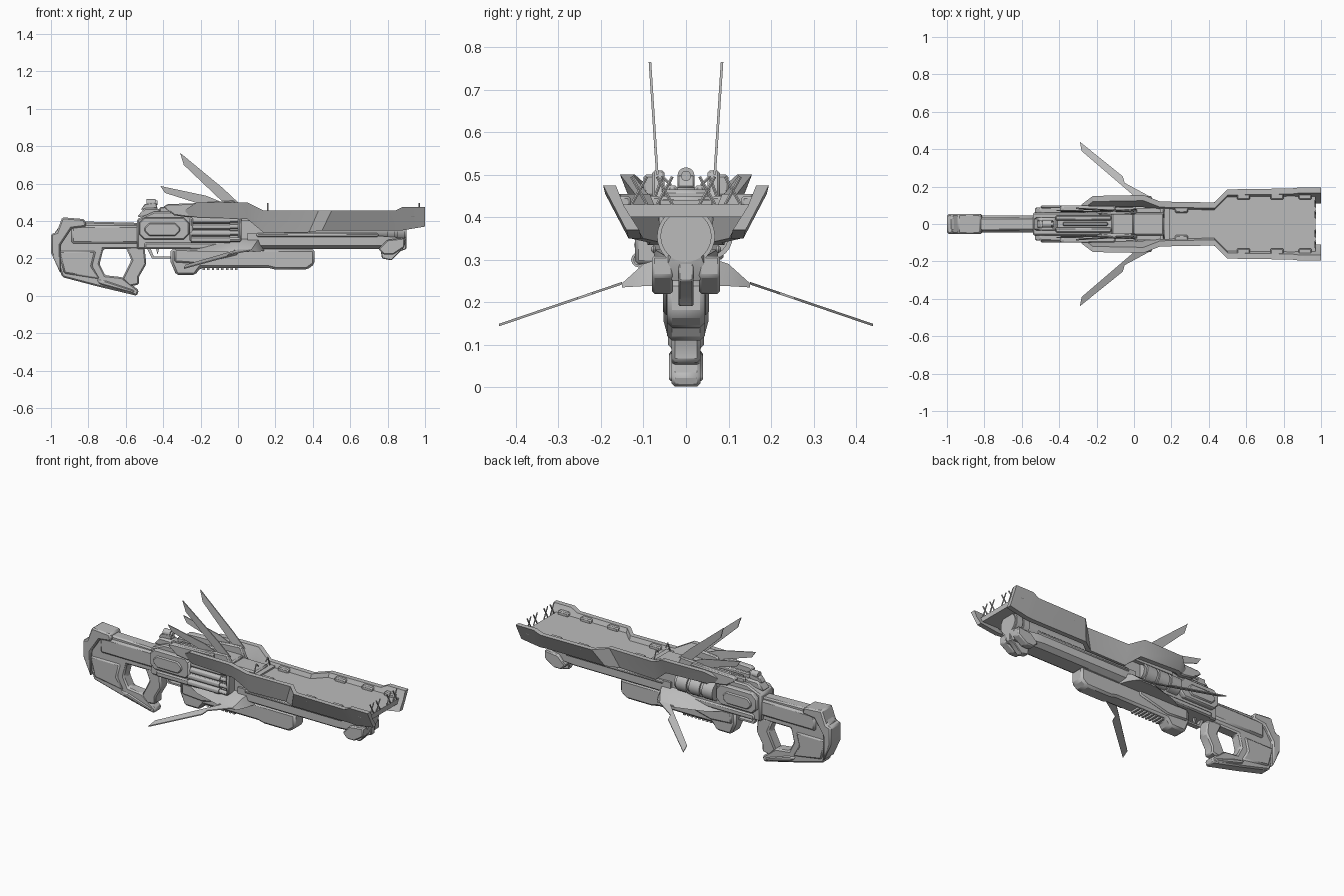
import bpy, bmesh, math
from mathutils import Vector

cube = bpy.data.objects.get("Cube")
if cube:
    bpy.data.objects.remove(cube)

colour = (.5, .5, .5, 1)
grey = bpy.data.materials.new("gunmetal_grey")
grey.use_nodes = True
grey.diffuse_color = colour
grey.node_tree.nodes["Principled BSDF"].inputs["Base Color"].default_value = colour


def loft(name, rings, chamfer=0, mirror=False):
    """Skin closed rings of points, cap both ends and shade the result."""
    bm = bmesh.new()
    loops = [[bm.verts.new(point) for point in ring] for ring in rings]
    for near, far in zip(loops, loops[1:]):
        for i in range(len(near)):
            bm.faces.new((near[i - 1], near[i], far[i], far[i - 1]))
    bm.faces.new(loops[0])
    bm.faces.new(reversed(loops[-1]))
    bmesh.ops.recalc_face_normals(bm, faces=bm.faces)
    mesh = bpy.data.meshes.new(name)
    bm.to_mesh(mesh)
    bm.free()
    mesh.materials.append(grey)
    part = bpy.data.objects.new(name, mesh)
    bpy.context.collection.objects.link(part)
    if chamfer:
        bevel = part.modifiers.new("chamfer", 'BEVEL')
        bevel.width, bevel.segments, bevel.limit_method = chamfer, 1, 'ANGLE'
    if mirror:
        part.modifiers.new("mirror", 'MIRROR').use_axis = (False, True, False)
    bpy.ops.object.select_all(action='DESELECT')
    part.select_set(True)
    bpy.context.view_layer.objects.active = part
    bpy.ops.object.shade_smooth_by_angle(angle=math.radians(30))


def slab(name, profile, half, chamfer=.008):
    """Side profile of (x, z) points, centred on the symmetry plane."""
    loft(name, [[(x, y, z) for x, z in profile] for y in (-half, half)], chamfer)


def pair(name, profile, inner, outer, chamfer=.006):
    """Side profile repeated on the left and the right."""
    loft(name, [[(x, y, z) for x, z in profile] for y in (inner, outer)], chamfer, mirror=True)


def plate(back, front, low, high, cut=0):
    """Rectangular side profile, with cut corners if wanted."""
    if not cut:
        return [(back, low), (front, low), (front, high), (back, high)]
    return [(back, low + cut), (back + cut, low), (front - cut, low), (front, low + cut),
            (front, high - cut), (front - cut, high), (back + cut, high), (back, high - cut)]


def turned(name, profile, y, z, sides=24):
    """Lathe of (x, radius) points round an axis along x."""
    turns = [math.tau * i / sides for i in range(sides)]
    loft(name, [[(x, y + r * math.cos(t), z + r * math.sin(t)) for t in turns] for x, r in profile])


def rod(name, start, end, radius=.004):
    """Thin six-sided wire, mirrored."""
    start, end = Vector(start), Vector(end)
    aim = (end - start).to_track_quat('Z', 'Y')
    ring = [aim @ Vector((radius * math.cos(t), radius * math.sin(t), 0))
            for t in (math.tau * i / 6 for i in range(6))]
    loft(name, [[tip + offset for offset in ring] for tip in (start, end)], mirror=True)


# Shared levels and stations along the weapon
muzzle, butt = .9, -1
deck, barrel_level = .43, .355
underside = .25
cluster_back, cluster_front = -.25, .01

# Shoulder stock, an open loop closed by the grip
slab("stock", [(-.98, .34), (-.93, .4), (-.53, .39), (-.53, underside), (-.72, underside),
               (-.74, .17), (-.71, .11), (-.62, .1), (-.53, .03), (-.54, 0),
               (-.75, .05), (-.94, .1), (-.98, .22)], half=.034)
slab("butt_plate", [(butt, .33), (-.97, .34), (-.94, .42), (-.82, .41), (-.81, .37),
                    (-.89, .36), (-.95, .27), (-.95, .12), (butt, .23)], half=.053)
slab("stock_tube", plate(-.9, -.5, .27, .385), half=.045, chamfer=.02)
slab("stock_cheek", [(-.96, .24), (-.76, .24), (-.78, .16), (-.74, .09), (-.93, .12)], half=.042)
slab("stock_toe", [(-.76, .09), (-.7, .08), (-.55, .03), (-.56, .01), (-.74, .06)], half=.04)
slab("grip", [(-.6, .26), (-.5, .26), (-.49, .17), (-.53, .1), (-.53, .06), (-.58, .05),
              (-.62, .09), (-.57, .19)], half=.034)

# Trigger and guard
slab("trigger_guard", [(-.49, .26), (-.46, .2), (-.36, .2), (-.36, .21), (-.45, .21),
                       (-.47, .26)], half=.015, chamfer=0)
slab("trigger", [(-.44, .26), (-.42, .26), (-.43, .22)], half=.008, chamfer=0)

# Receiver with cut-corner side plates
slab("receiver", [(-.54, underside), (-.54, .41), (-.45, .45), (.16, .45), (.16, .27),
                  (-.1, underside)], half=.062)
pair("receiver_plate", plate(-.53, -.26, .3, .42, cut=.03), inner=.055, outer=.088)
pair("receiver_cover", plate(-.5, -.31, .32, .39, cut=.025), inner=.085, outer=.098)
slab("lower_rail", plate(-.5, .1, underside, .285), half=.07)


def banded(back, front, wide, narrow, bands):
    """Profile of raised bands with grooves between them."""
    pitch = (front - back) / bands
    profile = [(back, narrow)]
    for i in range(bands):
        start = back + i * pitch
        end = start + pitch * .8
        profile += [(start, wide), (end, wide), (end, narrow), (start + pitch, narrow)]
    return profile


# Tube cluster on the right and banded canister on the left
loft("tube_mount", [[(x, y, z) for x, z in plate(cluster_back, cluster_front, .29, .42)]
                    for y in (-.085, -.05)], chamfer=.008)
for i in range(4):
    turned(f"side_tube_{i}", banded(cluster_back, cluster_front, wide=.018, narrow=.013, bands=1),
           y=-.09 - .007 * i, z=.405 - .035 * i, sides=12)
for x in (cluster_back, cluster_front):
    loft("tube_band", [[(x + dx, y, z) for dx, z in plate(-.01, .01, .29, .42)]
                       for y in (-.12, -.05)], chamfer=.008)
turned("canister", banded(cluster_back, cluster_front, wide=.055, narrow=.045, bands=3),
       y=.055, z=barrel_level)


def tray_section(x, top_y, top_z, low_y, low_z, lean=0):
    """Cross-section of a sloped wall; lean shifts its foot backwards."""
    return [(x, top_y, top_z), (x - lean, low_y, low_z), (x - lean, low_y - .03, low_z),
            (x, top_y - .05, top_z - .05), (x, top_y - .03, top_z)]


# Top tray: sloped side walls around a sunken floor
loft("tray_wall", [tray_section(-.28, .105, .46, .09, deck),
                   tray_section(-.22, .15, .5, .12, .42),
                   tray_section(.05, .155, .5, .12, .41),
                   tray_section(.14, .12, .455, .09, .335),
                   tray_section(.43, .115, .455, .085, .34, lean=.05),
                   tray_section(.5, .185, .455, .13, .35, lean=.05),
                   tray_section(.84, .19, .455, .13, .35),
                   tray_section(.88, .195, .475, .135, .35),
                   tray_section(1, .195, .475, .14, .37)], mirror=True)
loft("tray_floor", [[(x, -half, .4), (x, half, .4), (x, half, deck), (x, -half, deck)]
                    for x, half in ((-.2, .09), (.43, .08), (.5, .145), (.97, .15))])
pair("rear_wing", [(-.4, .475), (-.38, .49), (-.1, .5), (-.1, .45), (-.27, .42), (-.34, deck)],
     inner=.065, outer=.1)
for x, y in ((.22, .08), (.55, .15), (.73, .15), (.88, .15)):
    pair("tray_clip", plate(x, x + .07, deck - .01, deck + .02), inner=y - .02, outer=y + .02)

# Barrel with a muzzle collar, and the handguard that carries it
turned("barrel", [(.1, .06)] + banded(.8, muzzle, wide=.068, narrow=.06, bands=2),
       y=0, z=barrel_level, sides=32)
loft("handguard", [[(x, -half, low + .02), (x, -half * .6, low), (x, half * .6, low),
                    (x, half, low + .02), (x, half, high), (x, -half, high)]
                   for x, half, low, high in ((.05, .075, underside, .335),
                                              (.7, .075, underside, .325),
                                              (.88, .05, underside, .31),
                                              (muzzle, .035, .29, .31))])
slab("muzzle_keel", [(.76, .26), (.77, .2), (.82, .19), (.87, .24), (muzzle, underside),
                     (muzzle, .31), (.82, .31)], half=.018, chamfer=.004)
pair("muzzle_cheek", [(.75, underside), (.78, .22), (.83, .22), (.89, .26), (.89, .31), (.8, .3)],
     inner=.03, outer=.08)
pair("guard_strip", plate(.1, .75, .315, .335), inner=.07, outer=.082)

# Under-barrel foregrip with a row of teeth
slab("foregrip", [(-.36, underside), (-.36, .18), (-.33, .11), (-.23, .11), (-.2, .15), (.16, .15),
                  (.2, .14), (.37, .14), (.41, .17), (.41, underside)], half=.045, chamfer=.012)
slab("foregrip_panel", [(-.34, underside), (-.34, .18), (-.2, .17), (0, .22), (0, underside)],
     half=.054)
for i in range(8):
    x = -.19 + i * .025
    slab("foregrip_tooth", plate(x, x + .013, .138, .16), half=.03, chamfer=0)

# Drooping lower fins on swept mounts
fin_root, root_level, droop = .15, .245, .34
loft("fin_mount", [[(back, y, low), (-.02, y, high), (front, y, high), (front + .02, y, low)]
                   for back, front, y, low, high in ((-.3, .12, .04, .24, .31),
                                                     (-.2, .1, .1, .238, .29),
                                                     (-.03, .07, fin_root, .235, root_level))],
     mirror=True)
outline = [(.08, fin_root), (0, fin_root), (-.28, .39), (-.29, .44), (-.06, .255), (-.05, .22)]
loft("lower_fin", [[(x, y, root_level - (y - fin_root) * droop + thick) for x, y in outline]
                   for thick in (-.003, .003)], mirror=True)

# Upper fins, leaning slightly outwards
fins = {"tall_fin": [(0, .5), (-.08, .5), (-.29, .7), (-.31, .765), (-.08, .575)],
        "short_fin": [(-.06, .49), (-.2, .49), (-.39, .55), (-.415, .587), (-.17, .535)]}
for name, outline in fins.items():
    loft(name, [[(x, .035 + z * .065 + thick, z) for x, z in outline]
                for thick in (-.003, .003)], mirror=True)
pair("fin_hinge", [(-.2, deck), (-.17, .5), (-.02, .51), (.02, deck)], inner=.05, outer=.08)

# Sight and top rails
slab("sight_base", [(-.54, .42), (-.5, .47), (-.43, .47), (-.4, .44)], half=.035)
slab("sight_arm", [(-.52, .46), (-.5, .49), (-.44, .5), (-.43, .47)], half=.02, chamfer=.004)
turned("sight_lens", banded(-.49, -.43, wide=.02, narrow=.012, bands=1), y=0, z=.497, sides=16)
pair("top_rail", plate(-.42, -.12, .44, .475), inner=.02, outer=.045)
slab("top_spine", plate(-.38, -.14, .44, .465), half=.01, chamfer=.004)
slab("bridge", plate(-.12, 0, deck, .465), half=.06)
slab("cross_bar", plate(.14, .19, deck, .44), half=.085, chamfer=0)

# Thin wire hoop and crossed prongs on the tray
hoop, prongs, wire_top = .16, .97, .495
rod("hoop_outer", (hoop, .08, deck), (hoop, .055, wire_top))
rod("hoop_inner", (hoop, .055, wire_top), (hoop, .035, wire_top - .02))
for y in (.05, .11):
    for lean in (-.018, .018):
        rod("prong", (prongs, y - lean, deck), (prongs, y + lean, wire_top))
